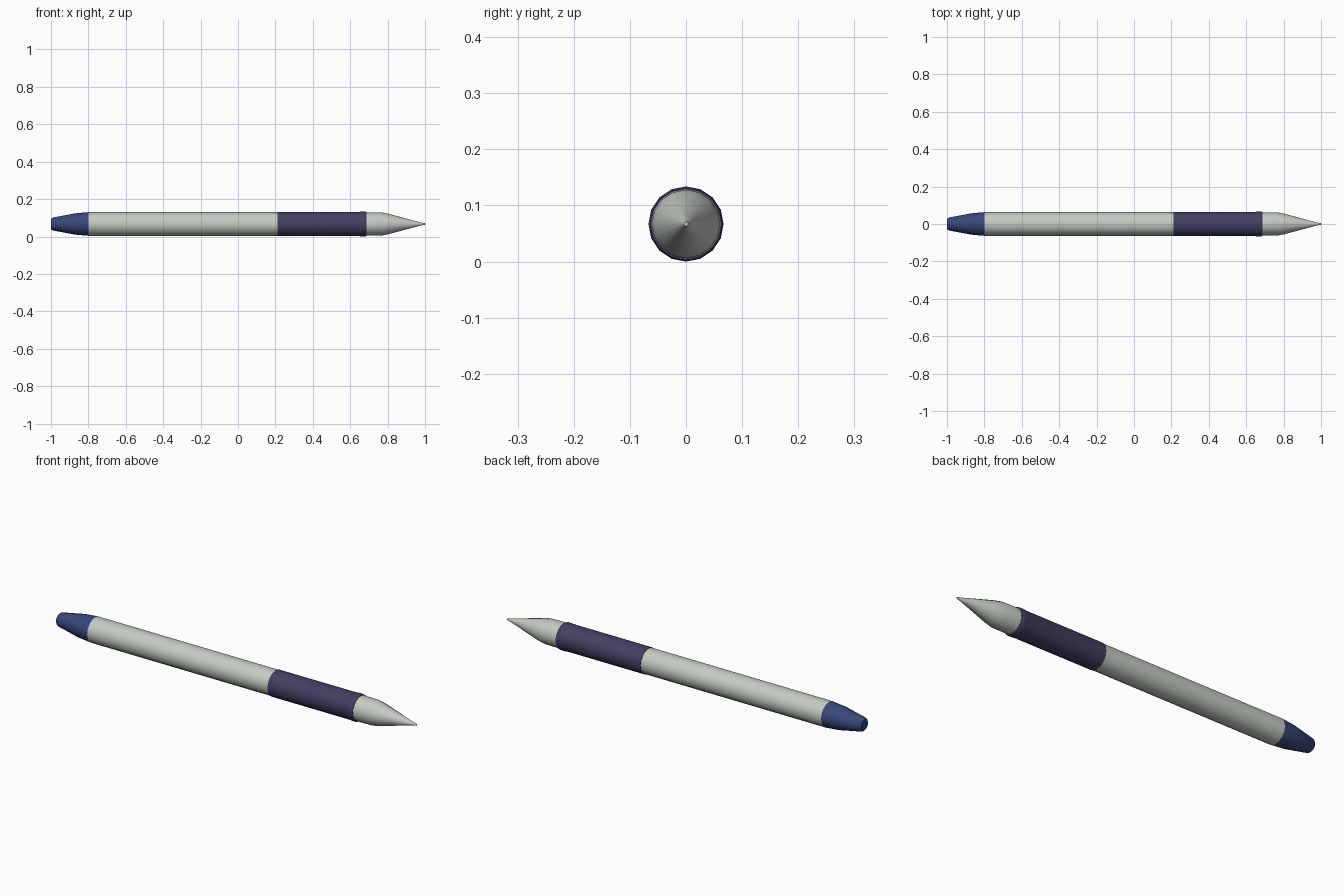
import bpy, bmesh, math

if "Cube" in bpy.data.objects:
    bpy.data.objects.remove(bpy.data.objects["Cube"])

SIDES = 16
AXIS_Z = 0.067


def material(name, rgb):
    m = bpy.data.materials.new(name)
    m.diffuse_color = (*rgb, 1)
    m.use_nodes = True
    m.node_tree.nodes["Principled BSDF"].inputs["Base Color"].default_value = m.diffuse_color
    return m


def lathe(name, profile, mat):
    """Revolve (x, radius) points around the pen axis and cap both ends."""
    bm = bmesh.new()
    rings = []
    for x, r in profile:
        rings.append([bm.verts.new((x, r * math.sin(2 * math.pi * i / SIDES),
                                    AXIS_Z + r * math.cos(2 * math.pi * i / SIDES)))
                      for i in range(SIDES)])
    for a, b in zip(rings, rings[1:]):
        for i in range(SIDES):
            j = (i + 1) % SIDES
            bm.faces.new((a[i], a[j], b[j], b[i]))
    bm.faces.new(rings[0])
    bm.faces.new(rings[-1])
    bmesh.ops.recalc_face_normals(bm, faces=bm.faces)
    mesh = bpy.data.meshes.new(name)
    bm.to_mesh(mesh)
    bm.free()
    mesh.materials.append(mat)
    obj = bpy.data.objects.new(name, mesh)
    bpy.context.collection.objects.link(obj)
    bpy.ops.object.select_all(action='DESELECT')
    obj.select_set(True)
    bpy.context.view_layer.objects.active = obj
    bpy.ops.object.shade_smooth_by_angle(angle=math.radians(35))
    return obj


silver = material("pale_grey", (0.56, 0.60, 0.55))
violet = material("dark_violet", (0.055, 0.050, 0.125))
blue = material("dark_blue", (0.040, 0.065, 0.205))

# Tapered end cap
lathe("end_cap", [(-1.0, 0.027), (-0.992, 0.034), (-0.87, 0.057),
                  (-0.80, 0.063)], blue)
# Long barrel
lathe("barrel", [(-0.80, 0.063), (0.21, 0.063)], silver)
# Grip with a slightly raised lip at the front
lathe("grip", [(0.21, 0.065), (0.65, 0.065), (0.658, 0.067), (0.678, 0.067),
               (0.686, 0.064)], violet)
# Nose cone
lathe("nose_cone", [(0.686, 0.062), (0.77, 0.061), (0.81, 0.053), (0.87, 0.037),
                    (0.975, 0.009), (1.0, 0.004)], silver)
